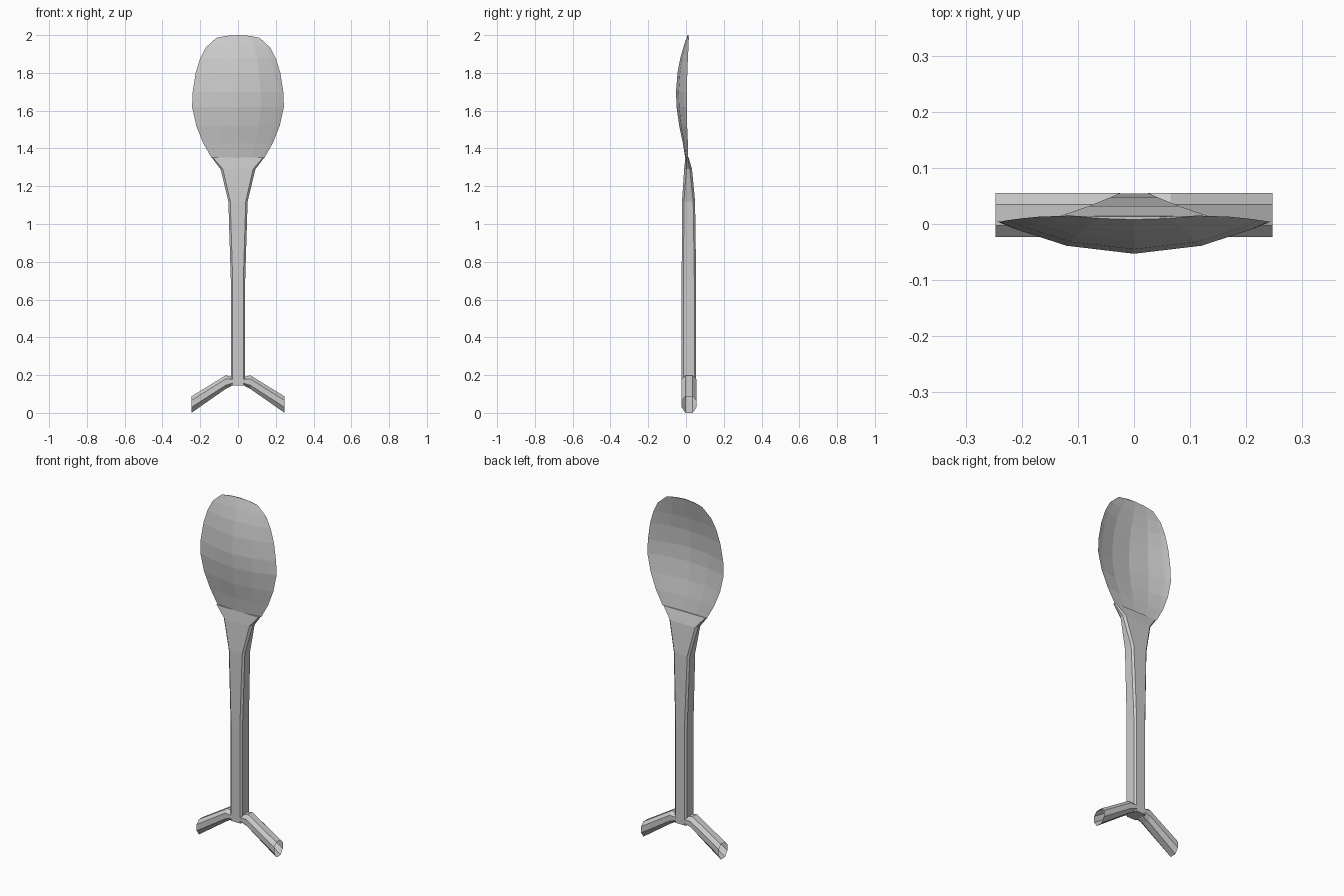
import bpy, bmesh

if "Cube" in bpy.data.objects:
    bpy.data.objects.remove(bpy.data.objects["Cube"])


def loft(name, rings, cap_start=True, cap_end=True):
    """Skin a list of equally sized closed rings into a flat-shaded object."""
    bm = bmesh.new()
    rows = [[bm.verts.new(p) for p in ring] for ring in rings]
    n = len(rows[0])
    for a, b in zip(rows, rows[1:]):
        for i in range(n):
            j = (i + 1) % n
            bm.faces.new((a[i], a[j], b[j], b[i]))
    if cap_start:
        bm.faces.new(rows[0])
    if cap_end:
        bm.faces.new(rows[-1])
    bmesh.ops.recalc_face_normals(bm, faces=bm.faces)
    mesh = bpy.data.meshes.new(name)
    bm.to_mesh(mesh)
    bm.free()
    obj = bpy.data.objects.new(name, mesh)
    bpy.context.collection.objects.link(obj)
    return obj


def octagon(a0, a1, b0, b1, ca, cb):
    """Rectangle with chamfered corners in a 2D plane."""
    return [(a0 + ca, b0), (a1 - ca, b0), (a1, b0 + cb), (a1, b1 - cb),
            (a1 - ca, b1), (a0 + ca, b1), (a0, b1 - cb), (a0, b0 + cb)]


# Spoon bowl: bulges to the front, hollow at the back
# rows: z, half width, rim y, front centre y, wall thickness, edge drop
bowl_rows = [
    (1.35, 0.140, 0.012, -0.004, 0.012, 0),
    (1.43, 0.185, 0.010, -0.017, 0.012, 0),
    (1.52, 0.221, 0.006, -0.036, 0.012, 0),
    (1.62, 0.243, 0.004, -0.050, 0.012, 0),
    (1.70, 0.240, 0.004, -0.053, 0.012, 0),
    (1.80, 0.224, 0.007, -0.045, 0.012, 0),
    (1.88, 0.201, 0.010, -0.030, 0.012, 0.005),
    (1.945, 0.170, 0.013, -0.011, 0.010, 0.01),
    (2.00, 0.115, 0.015, 0.008, 0.005, 0.015),
]
cols = [-1, -0.87, -0.5, 0, 0.5, 0.87, 1]
bowl_rings = []
for z, w, rim, front, thick, drop in bowl_rows:
    def point(u, depth):
        return (u * w, rim - depth * (1 - u * u), z - drop * u * u)
    ring = [point(u, rim - front) for u in cols]
    ring += [point(u, rim - front - thick) for u in reversed(cols[1:-1])]
    bowl_rings.append(ring)
loft("spoon_bowl", bowl_rings)

# Handle: chamfered bar flaring and thinning into the bowl
# rows: z, half width, front y, back y, chamfer
handle_rows = [
    (0.145, 0.038, -0.023, 0.054, 0.010),
    (0.70, 0.038, -0.023, 0.054, 0.010),
    (1.12, 0.051, -0.021, 0.048, 0.010),
    (1.29, 0.092, -0.010, 0.032, 0.012),
    (1.352, 0.139, -0.003, 0.014, 0.006),
]
loft("handle", [[(x, y, z) for x, y in octagon(-w, w, y0, y1, c, c)]
                for z, w, y0, y1, c in handle_rows])

# Splayed legs: open-ended chamfered tubes, mirrored
# rows: x, bottom z, top z
leg_rows = [(0.025, 0.148, 0.188), (0.065, 0.127, 0.199), (0.247, 0.008, 0.087)]
for side, label in ((-1, "left"), (1, "right")):
    loft(label + "_leg",
         [[(side * x, y, z) for y, z in
           octagon(-0.023, 0.055, z0, z1, 0.020, (z1 - z0) * 0.27)]
          for x, z0, z1 in leg_rows], cap_end=False)

# Rest the feet on the ground plane
for obj in bpy.context.collection.objects:
    if obj.name.endswith("_leg"):
        for v in obj.data.vertices:
            if v.co.z < 0.0085:
                v.co.z = 0.0
